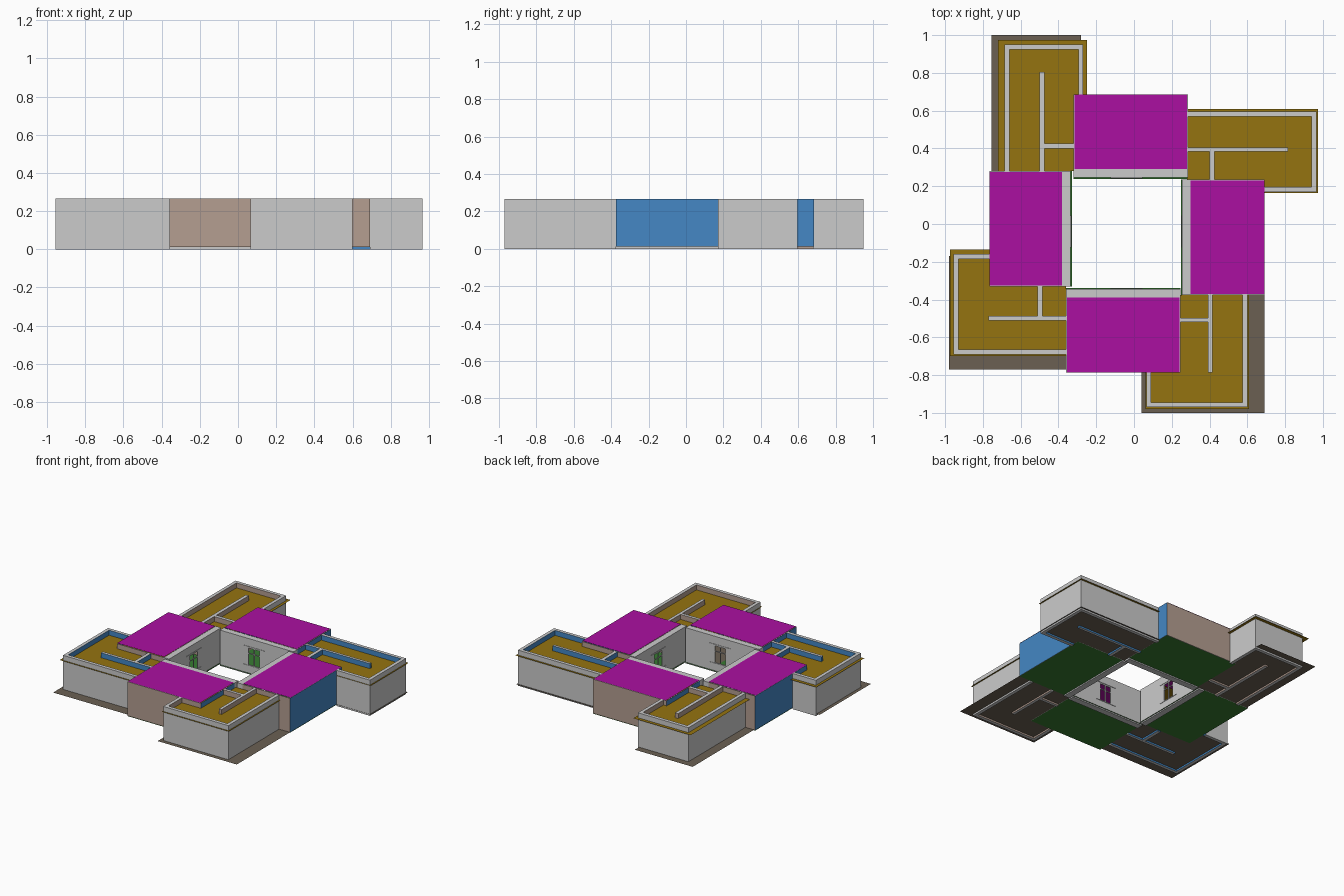
import bpy, bmesh

if "Cube" in bpy.data.objects:
    bpy.data.objects.remove(bpy.data.objects["Cube"])


def material(name, rgb):
    m = bpy.data.materials.new(name)
    m.diffuse_color = (*rgb, 1)
    m.use_nodes = True
    m.node_tree.nodes["Principled BSDF"].inputs["Base Color"].default_value = m.diffuse_color
    return m


GREY = material("grey_wall", (0.8, 0.8, 0.8))
BLUE = material("blue_paint", (0.058, 0.245, 0.554))
TAN = material("tan_paint", (0.458, 0.343, 0.283))
OCHRE = material("ochre_ceiling", (0.302, 0.175, 0.005))
PURPLE = material("purple_roof", (0.407, 0.005, 0.355))
BROWN = material("brown_floor", (0.147, 0.118, 0.086))
GREEN = material("green_floor", (0.038, 0.2, 0.031))


def add_box(bm, x0, x1, y0, y1, z0, z1):
    """Append an axis-aligned box (or a flat sheet when z0 == z1)."""
    if z0 == z1:
        bm.faces.new([bm.verts.new(p) for p in
                      ((x0, y0, z0), (x1, y0, z0), (x1, y1, z0), (x0, y1, z0))])
        return
    verts = bmesh.ops.create_cube(bm, size=1)["verts"]
    for v in verts:
        v.co = (x1 if v.co.x > 0 else x0,
                y1 if v.co.y > 0 else y0,
                z1 if v.co.z > 0 else z0)


def make(name, boxes, mats, pick=None):
    """One object from several boxes; pick(face) gives its material slot."""
    bm = bmesh.new()
    for b in boxes:
        add_box(bm, *b)
    bm.normal_update()
    if pick:
        for f in bm.faces:
            f.material_index = pick(f)
    me = bpy.data.meshes.new(name)
    bm.to_mesh(me)
    bm.free()
    for m in mats:
        me.materials.append(m)
    ob = bpy.data.objects.new(name, me)
    bpy.context.collection.objects.link(ob)
    return ob


WALL_TOP = 0.265
BASE = 0.012


def wing(name, paint, walls, ceiling, floor):
    """Walls painted inside, grey on the outer bounds and on top."""
    lo = (min(w[0] for w in walls), min(w[2] for w in walls))
    hi = (max(w[1] for w in walls), max(w[3] for w in walls))

    def pick(f):
        n, c = f.normal, f.calc_center_median()
        if abs(n.z) > 0.5:
            return 0
        a = 0 if abs(n.x) > 0.5 else 1
        bound = hi[a] if n[a] > 0 else lo[a]
        return 0 if abs(c[a] - bound) < 1e-4 else 1

    make(name + "_walls", [(*w, 0, WALL_TOP) for w in walls], [GREY, paint], pick)
    make(name + "_ceiling", [(*ceiling, 0.228, 0.228)], [OCHRE])
    make(name + "_floor", [(*floor, 0.012, 0.012)], [BROWN])


# Four wings: outer walls, then long and short partitions
wing("back_right_wing", BLUE,
     [(0.28, 0.965, 0.57, 0.595), (0.94, 0.965, 0.17, 0.595), (0.69, 0.965, 0.17, 0.195),
      (0.28, 0.815, 0.385, 0.405), (0.40, 0.425, 0.235, 0.39)],
     (0.28, 0.975, 0.165, 0.61), (0.28, 0.972, 0.168, 0.605))
wing("back_left_wing", TAN,
     [(-0.685, -0.66, 0.28, 0.95), (-0.685, -0.27, 0.925, 0.95), (-0.295, -0.27, 0.68, 0.95),
      (-0.50, -0.475, 0.28, 0.805), (-0.48, -0.32, 0.40, 0.425)],
     (-0.72, -0.25, 0.28, 0.975), (-0.755, -0.28, 0.28, 1.0))
wing("front_left_wing", BLUE,
     [(-0.955, -0.93, -0.69, -0.16), (-0.955, -0.765, -0.185, -0.16),
      (-0.955, -0.36, -0.69, -0.665), (-0.77, -0.36, -0.51, -0.488), (-0.51, -0.485, -0.49, -0.33)],
     (-0.975, -0.36, -0.70, -0.135), (-0.98, -0.36, -0.77, -0.17))
wing("front_right_wing", TAN,
     [(0.575, 0.60, -0.97, -0.375), (0.065, 0.60, -0.97, -0.945), (0.065, 0.09, -0.97, -0.785),
      (0.393, 0.415, -0.785, -0.375), (0.245, 0.40, -0.52, -0.498)],
     (0.06, 0.61, -0.98, -0.375), (0.04, 0.69, -1.0, -0.375))


def room(name, x0, x1, y0, y1, side):
    """Room with thin painted walls, and a windowed courtyard wall on one side."""
    t, thick, leaf = 0.005, 0.045, 0.006
    # courtyard wall: axis it is measured along, its span, its inner and outer faces
    along_x = side in "NS"
    s0, s1 = (x0, x1) if along_x else (y0, y1)
    lo, hi = (y0, y1) if along_x else (x0, x1)
    high = side in "NE"
    d0, d1 = (hi - thick, hi) if high else (lo, lo + thick)
    face = hi if high else lo
    front = (hi - leaf, hi) if high else (lo, lo + leaf)
    back = (d0, hi - leaf) if high else (lo + leaf, d1)

    def place(a0, a1, b0, b1, z0, z1):
        return (a0, a1, b0, b1, z0, z1) if along_x else (b0, b1, a0, a1, z0, z1)

    # Courtyard wall: front leaf around the window, back leaf with a wider opening
    c, w, zb, zt = -0.04, 0.05, 0.065, 0.2
    boxes = []
    for (b0, b1), hw, z0, z1 in ((front, w, zb, zt), (back, 0.13, 0.035, 0.23)):
        boxes += [place(s0, c - hw, b0, b1, 0, WALL_TOP), place(c + hw, s1, b0, b1, 0, WALL_TOP),
                  place(c - hw, c + hw, b0, b1, 0, z0), place(c - hw, c + hw, b0, b1, z1, WALL_TOP)]
    make(name + "_courtyard_wall", boxes, [GREY])

    # Window bars, sill and lintel
    f, (b0, b1) = 0.003, front
    bars = [place(p - f, p + f, b0, b1, zb, zt) for p in (c - w + f, c, c + w - f)]
    bars += [place(c - w, c + w, b0, b1, z - f, z + f) for z in (zb + f, 0.155, zt - f)]
    bars += [place(c - 0.085, c + 0.085, face - 0.003, face + 0.003, z - 0.002, z + 0.002)
             for z in (zb, zt + 0.005)]
    make(name + "_window", bars, [GREY])

    # Outer walls: blue towards x, tan towards y
    r0, r1 = (lo, d0) if high else (d1, hi)
    e0, e1 = (lo, lo + t) if high else (hi - t, hi)
    make(name + "_walls", [
        place(s0, s0 + t, r0, r1, BASE, WALL_TOP), place(s1 - t, s1, r0, r1, BASE, WALL_TOP),
        place(s0, s1, e0, e1, BASE, WALL_TOP)], [BLUE, TAN, GREY],
        lambda q: 0 if abs(q.normal.x) > 0.5 else 1 if abs(q.normal.y) > 0.5 else 2)
    make(name + "_roof", [place(s0 + t, s1 - t, r0, r1, 0.267, 0.267)], [PURPLE])
    g0, g1 = (lo, hi + 0.006) if high else (lo - 0.006, hi)
    make(name + "_floor", [place(s0, s1, g0, g1, 0.009, 0.009)], [GREEN])


# Four rooms around the courtyard
room("back_room", -0.32, 0.285, 0.245, 0.685, "S")
room("left_room", -0.765, -0.335, -0.33, 0.28, "E")
room("front_room", -0.36, 0.245, -0.785, -0.345, "N")
room("right_room", 0.255, 0.69, -0.375, 0.235, "W")
